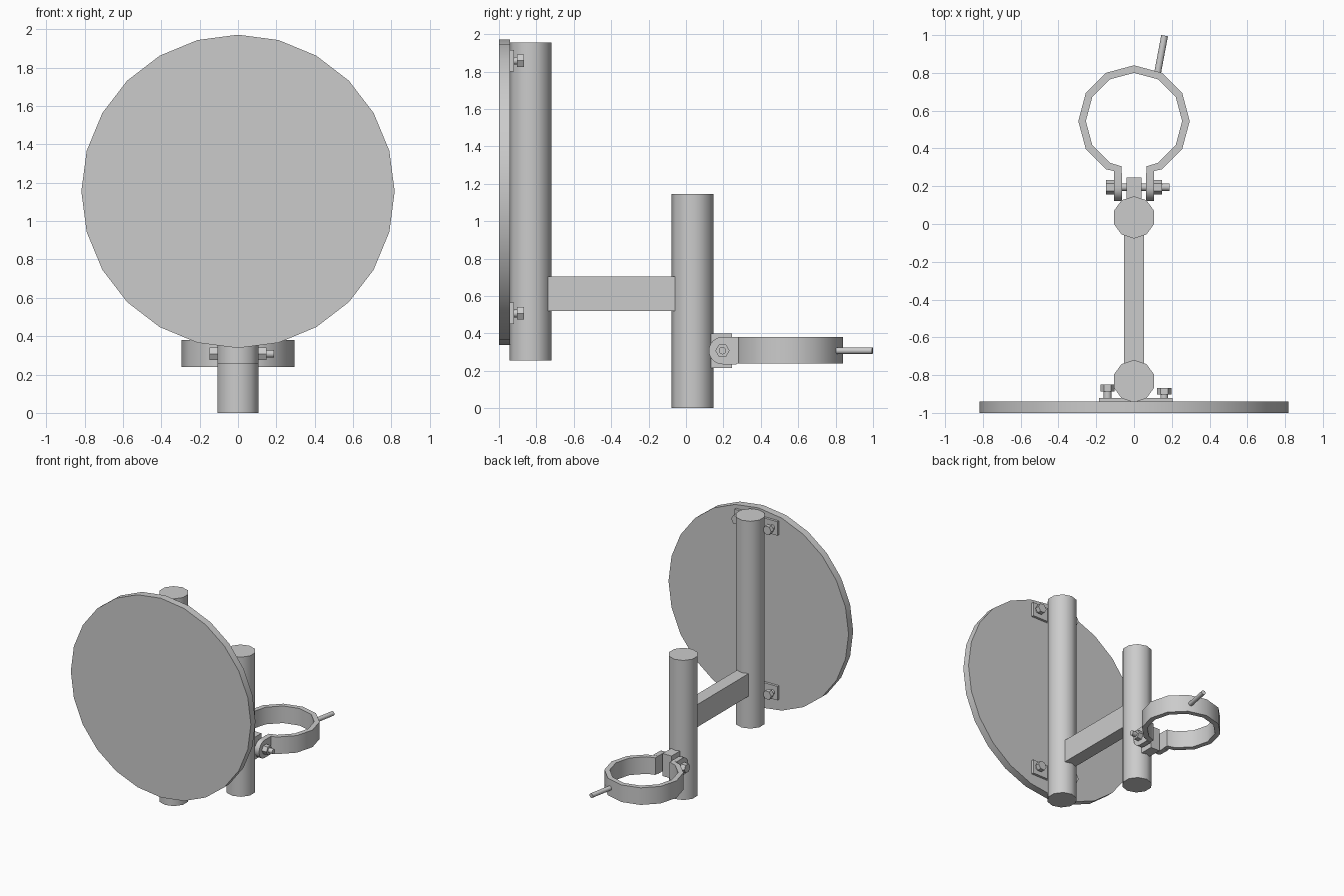
import bpy, bmesh
from math import sin, cos, radians, pi
from mathutils import Vector

cube = bpy.data.objects.get("Cube")
if cube:
    bpy.data.objects.remove(cube, do_unlink=True)

GREY = (0.6, 0.6, 0.6, 1)
metal = bpy.data.materials.new("grey metal")
metal.use_nodes = True
metal.diffuse_color = GREY
metal.node_tree.nodes["Principled BSDF"].inputs["Base Color"].default_value = GREY


def arc(r, n, start=0, stop=360, cu=0, cv=0):
    """n equal steps of an arc; a full circle leaves out its repeated end point."""
    count = n if stop - start == 360 else n + 1
    angles = [radians(start + (stop - start) * i / n) for i in range(count)]
    return [(cu + r * cos(a), cv + r * sin(a)) for a in angles]


def rect(u0, u1, v0, v1):
    return [(u0, v0), (u1, v0), (u1, v1), (u0, v1)]


def prism(name, profile, axis, lo, hi):
    """Extrude a flat profile along an axis from lo to hi."""
    place = {"x": lambda u, v, w: (w, u, v),
             "y": lambda u, v, w: (u, w, v),
             "z": lambda u, v, w: (u, v, w)}[axis]
    bm = bmesh.new()
    a = [bm.verts.new(place(u, v, lo)) for u, v in profile]
    b = [bm.verts.new(place(u, v, hi)) for u, v in profile]
    bm.faces.new(a)
    bm.faces.new(b)
    for i in range(len(a)):
        j = (i + 1) % len(a)
        bm.faces.new((a[i], a[j], b[j], b[i]))
    bmesh.ops.recalc_face_normals(bm, faces=bm.faces)
    mesh = bpy.data.meshes.new(name)
    bm.to_mesh(mesh)
    bm.free()
    mesh.materials.append(metal)
    ob = bpy.data.objects.new(name, mesh)
    bpy.context.collection.objects.link(ob)
    bpy.ops.object.select_all(action="DESELECT")
    ob.select_set(True)
    bpy.context.view_layer.objects.active = ob
    bpy.ops.object.shade_smooth_by_angle(angle=radians(40))
    return ob


# Round plate, two posts and the arm between them
prism("round_plate", arc(0.817, 24, cv=1.155), "y", -1, -0.94)
prism("front_post", arc(0.112, 10, 90, 450, 0, -0.832), "z", 0.255, 1.955)
prism("rear_post", arc(0.112, 10, 90, 450, 0, 0.035), "z", 0, 1.145)
prism("arm", rect(-0.053, 0.053, 0.52, 0.705), "y", -0.745, -0.06)

# Mounting straps behind the plate, each with a bolt on either side
for level, z in (("upper", 1.858), ("lower", 0.507)):
    prism(level + "_strap", rect(-0.185, 0.205, z - 0.057, z + 0.057), "y", -0.945, -0.92)
    for side, x, end in (("right", -0.14, -0.85), ("left", 0.16, -0.867)):
        name = f"{level}_{side}_bolt"
        prism(name + "_shank", arc(0.021, 12, cu=x, cv=z), "y", -0.93, end - 0.02)
        prism(name + "_head", arc(0.038, 6, cu=x, cv=z), "y", end - 0.036, end)

# Open clamp ring with a straight neck on each side of the gap
RING_Y = 0.545
outer = arc(0.295, 10, -60, 240, 0, RING_Y)
inner = arc(0.255, 10, -60, 240, 0, RING_Y)
neck = [(0.065, 0.19), (0.105, 0.19), (0.105, 0.28)]
mirror_neck = [(-x, y) for x, y in reversed(neck)]
ring = neck + outer + mirror_neck + [(-0.065, 0.305)] + inner[::-1] + [(0.065, 0.305)]
prism("clamp_ring", ring, "z", 0.24, 0.38)

# Rounded lugs, the block between them and the cross bolt
BY, BZ = 0.195, 0.308
lug = arc(0.073, 12, 90, 270, BY, BZ) + [(0.27, BZ - 0.073), (0.27, BZ + 0.073)]
for side, s in (("left", 1), ("right", -1)):
    prism(side + "_lug", lug, "x", s * 0.064, s * 0.106)
    prism(side + "_nut", arc(0.038, 6, cu=BY, cv=BZ), "x", s * 0.106, s * 0.148)
prism("clamp_block", rect(-0.04, 0.04, 0.215, 0.4), "y", 0.13, 0.245)
prism("cross_bolt", arc(0.02, 12, cu=BY, cv=BZ), "x", -0.14, 0.187)

# Angled handle pin on the far side of the ring
start, end = Vector((0.122, 0.785, BZ)), Vector((0.162, 0.997, BZ))
pin = prism("handle_pin", arc(0.018, 12), "z", 0, (end - start).length)
pin.rotation_euler = (end - start).to_track_quat("Z", "Y").to_euler()
pin.location = start
